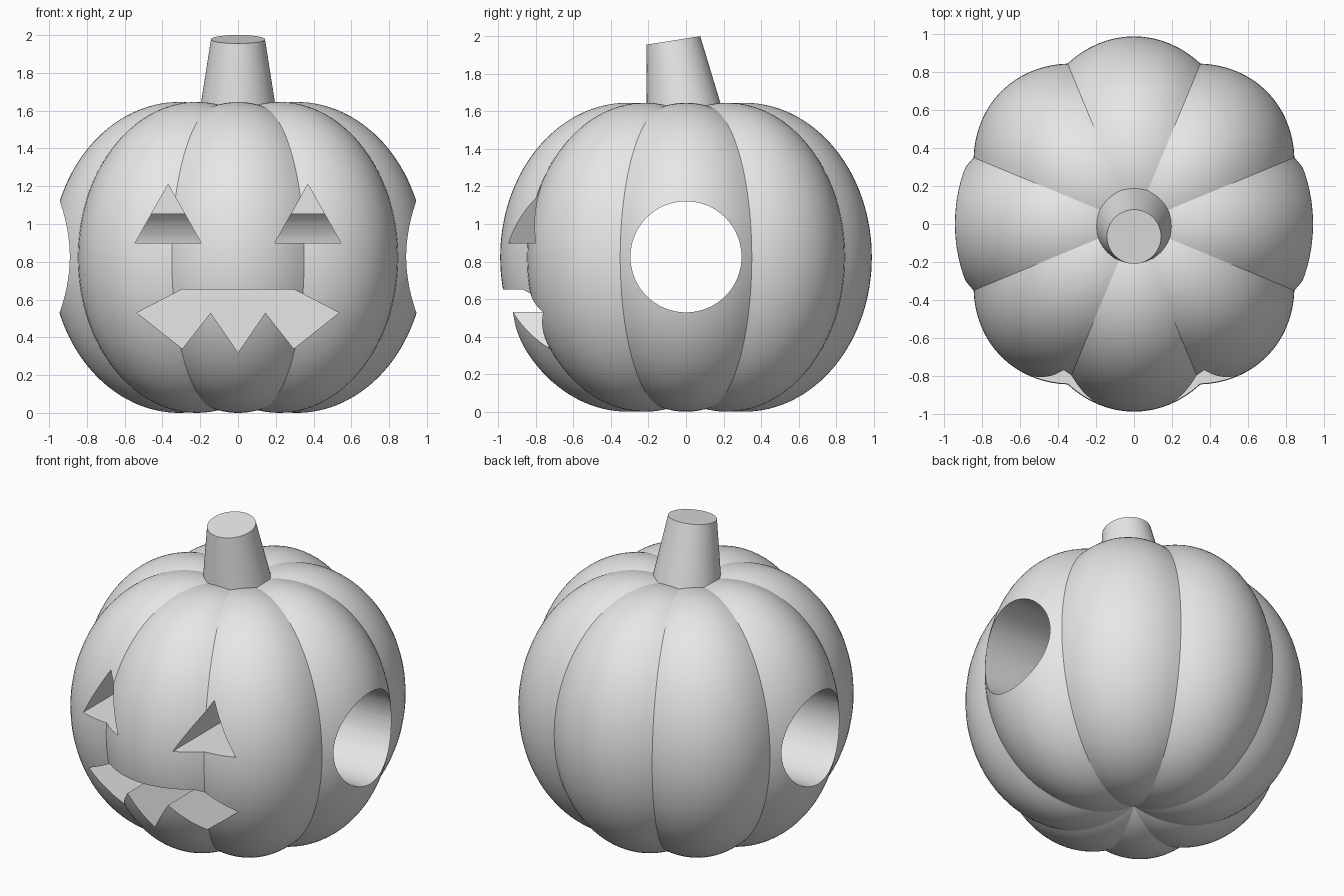
import bpy, bmesh
from math import atan2, cos, sin, sqrt, radians, pi

cube = bpy.data.objects.get("Cube")
if cube:
    bpy.data.objects.remove(cube, do_unlink=True)

grey = bpy.data.materials.new("plain_grey")
grey.use_nodes = True
grey.diffuse_color = (0.8, 0.8, 0.8, 1)
grey.node_tree.nodes["Principled BSDF"].inputs["Base Color"].default_value = (0.8, 0.8, 0.8, 1)


def finish(bm, name):
    """Turn a bmesh into a named object."""
    bmesh.ops.recalc_face_normals(bm, faces=bm.faces)
    mesh = bpy.data.meshes.new(name)
    bm.to_mesh(mesh)
    bm.free()
    mesh.materials.append(grey)
    obj = bpy.data.objects.new(name, mesh)
    bpy.context.collection.objects.link(obj)
    return obj


def select(obj):
    bpy.ops.object.select_all(action='DESELECT')
    obj.select_set(True)
    bpy.context.view_layer.objects.active = obj


def smooth(obj, angle):
    select(obj)
    bpy.ops.object.shade_smooth_by_angle(angle=radians(angle))


def prism(name, outline, back):
    """Extrude an (x, z) outline from in front of the body to y = back."""
    bm = bmesh.new()
    face = bm.faces.new([bm.verts.new((x, -1.3, z)) for x, z in outline])
    grown = bmesh.ops.extrude_face_region(bm, geom=[face])["geom"]
    for v in grown:
        if isinstance(v, bmesh.types.BMVert):
            v.co.y = back
    return finish(bm, name)


# Pumpkin body: envelope of eight ellipsoid lobes set around the z axis
MID = 0.823
OFFSET, DEEP, WIDE = 0.31, 0.68, 0.57
bm = bmesh.new()
bmesh.ops.create_uvsphere(bm, u_segments=128, v_segments=80, radius=1)
for v in bm.verts:
    d = v.co.normalized()
    lobe = (atan2(d.y, d.x) + pi / 8) % (pi / 4) - pi / 8
    flat = sqrt(d.x ** 2 + d.y ** 2)
    along, across = flat * cos(lobe), flat * sin(lobe)
    a = (along / DEEP) ** 2 + (across / WIDE) ** 2 + (d.z / MID) ** 2
    b = OFFSET * along / DEEP ** 2
    c = (OFFSET / DEEP) ** 2 - 1
    v.co = d * (b + sqrt(b * b - a * c)) / a
    v.co.z += MID
body = finish(bm, "pumpkin_body")

# Round tunnel from side to side
bm = bmesh.new()
bmesh.ops.create_cone(bm, cap_ends=True, segments=64, radius1=0.296, radius2=0.296, depth=3)
for v in bm.verts:
    v.co = (v.co.z, v.co.y, v.co.x + 0.825)
cutters = [finish(bm, "side_tunnel_cutter")]

# Triangular eyes
for side, name in ((1, "left"), (-1, "right")):
    eye = [(side * x, z) for x, z in ((0.37, 1.21), (0.545, 0.9), (0.195, 0.9))]
    cutters.append(prism(name + "_eye_cutter", eye, -0.19))

# Jagged mouth, mirrored about the middle tooth gap
half = [(0.145, 0.53), (0.295, 0.34), (0.535, 0.53), (0.3, 0.652)]
mouth = [(0, 0.32)] + half + [(-x, z) for x, z in reversed(half)]
cutters.append(prism("mouth_cutter", mouth, -0.3))

# Carve the openings
for cutter in cutters:
    cutter.hide_render = True
    mod = body.modifiers.new(cutter.name, 'BOOLEAN')
    mod.operation = 'DIFFERENCE'
    mod.solver = 'EXACT'
    mod.object = cutter
    select(body)
    bpy.ops.object.modifier_apply(modifier=mod.name)
    bpy.data.objects.remove(cutter, do_unlink=True)
smooth(body, 16)

# Leaning, tapered stem with a slanted top
bm = bmesh.new()
bmesh.ops.create_cone(bm, cap_ends=True, segments=64, radius1=0.218, radius2=0.143, depth=1)
for v in bm.verts:
    if v.co.z > 0:
        v.co.z = 1.978 + 0.157 * v.co.y
        v.co.y -= 0.067
    else:
        v.co.z = 1.5
        v.co.y += 0.009
stem = finish(bm, "stem")
smooth(stem, 30)
